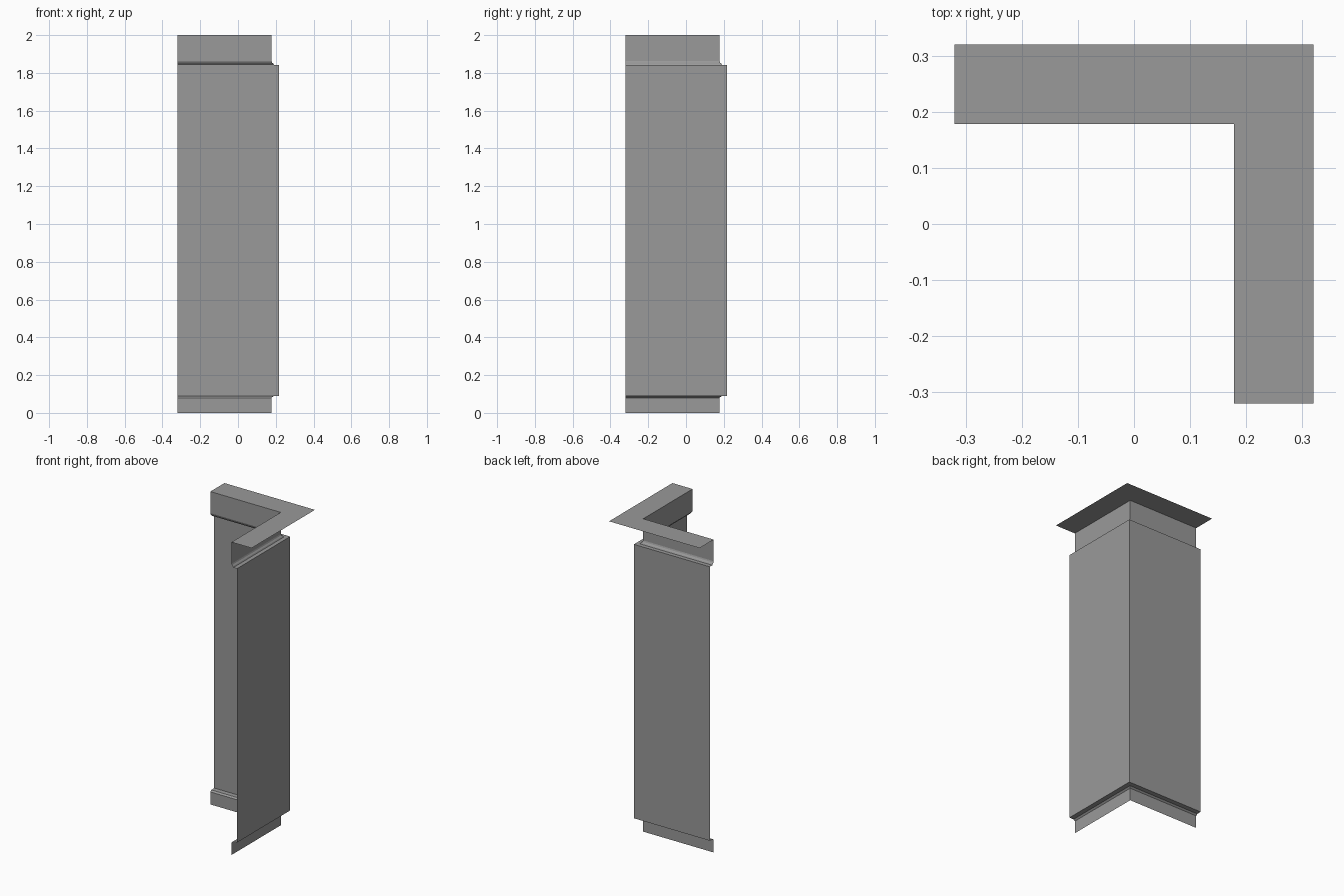
import bpy
import bmesh

default = bpy.data.objects.get("Cube")
if default:
    bpy.data.objects.remove(default, do_unlink=True)

HALF = 0.32     # outer reach of the corner piece
TRIM = 0.178    # plane of cornice and skirting
WALL = 0.217    # plane of the recessed wall panel
PANEL_TOP, PANEL_BOTTOM = 1.841, 0.09

grey = bpy.data.materials.new("plain grey")
grey.use_nodes = True
colour = (0.32, 0.32, 0.32, 1)
grey.diffuse_color = colour
grey.node_tree.nodes["Principled BSDF"].inputs["Base Color"].default_value = colour


def sweep_corner(name, profile):
    """Sweep an (offset, height) profile round the mitred inside corner."""
    bm = bmesh.new()
    rows = []
    for d, z in profile:
        path = [(-HALF, d, z), (d, d, z), (d, -HALF, z)]
        rows.append([bm.verts.new(p) for p in path])
    for upper, lower in zip(rows, rows[1:]):
        for i in range(2):
            bm.faces.new((upper[i], lower[i], lower[i + 1], upper[i + 1]))
    mesh = bpy.data.meshes.new(name)
    bm.to_mesh(mesh)
    bm.free()
    mesh.materials.append(grey)
    obj = bpy.data.objects.new(name, mesh)
    bpy.context.collection.objects.link(obj)
    return obj


# Flat sheet covering the top of the wall
sweep_corner("top_cap", [(HALF, 2), (TRIM, 2)])

# Cornice with a small curved lip returning to the panel
sweep_corner("cornice", [
    (TRIM, 2), (TRIM, 1.862), (TRIM + 0.003, 1.854),
    (TRIM + 0.009, 1.848), (TRIM + 0.013, PANEL_TOP), (WALL, PANEL_TOP)])

# Main wall panel
sweep_corner("wall_panel", [(WALL, PANEL_TOP), (WALL, PANEL_BOTTOM)])

# Skirting with a bevelled top edge
sweep_corner("skirting", [
    (WALL, PANEL_BOTTOM), (TRIM + 0.01, PANEL_BOTTOM - 0.001),
    (TRIM, PANEL_BOTTOM - 0.01), (TRIM, 0)])
